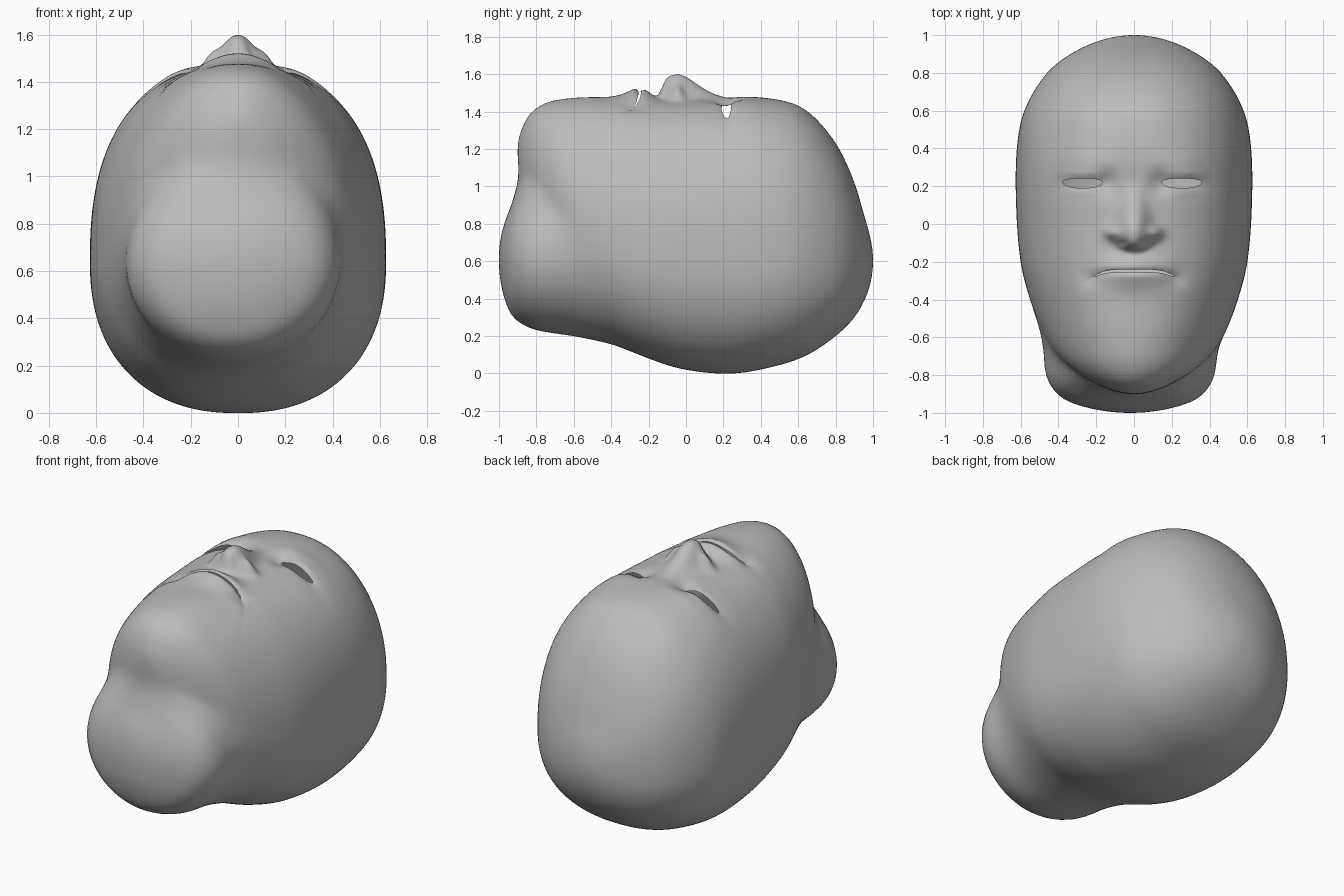
import bpy, bmesh, math
from mathutils import Vector

cube = bpy.data.objects.get("Cube")
if cube:
    bpy.data.objects.remove(cube, do_unlink=True)


def curve(points):
    """Smooth curve through (key, value) points."""
    pts = sorted(points)
    n = len(pts)

    def slope(i):
        a, b = pts[max(i - 1, 0)], pts[min(i + 1, n - 1)]
        return (b[1] - a[1]) / (b[0] - a[0])

    def value(u):
        if u <= pts[0][0]:
            return pts[0][1]
        for i in range(n - 1):
            (u0, v0), (u1, v1) = pts[i], pts[i + 1]
            if u <= u1:
                d = u1 - u0
                t = (u - u0) / d
                return ((2*t**3 - 3*t*t + 1) * v0 + (t**3 - 2*t*t + t) * d * slope(i)
                        + (3*t*t - 2*t**3) * v1 + (t**3 - t*t) * d * slope(i + 1))
        return pts[-1][1]
    return value


class Volume:
    """Rounded body along y: half width, top, bottom, widest height, upper squareness."""
    STEPS = 400

    def __init__(self, start, end, width, top, bottom, middle, square, lower, shift=0):
        self.mid, self.half = (start + end) / 2, (end - start) / 2
        self.lower, self.shift = lower, shift
        curves = [curve([(self.key(y), v) for y, v in c]) for c in (width, top, bottom, middle, square)]
        keys = [(i / self.STEPS - 0.5) * math.pi for i in range(self.STEPS + 1)]
        self.rows = [[c(k) for c in curves] for k in keys]

    def key(self, y):
        return math.asin(max(-1, min(1, (y - self.mid) / self.half)))

    def inside(self, p):
        if abs(p.y - self.mid) >= self.half:
            return False
        f = (self.key(p.y) / math.pi + 0.5) * self.STEPS
        i = min(int(f), self.STEPS - 1)
        f -= i
        w, top, low, mid, square = [a + (b - a) * f for a, b in zip(self.rows[i], self.rows[i + 1])]
        up = p.z > mid
        h = max(top - mid if up else mid - low, 0.001)
        n = square if up else self.lower
        return (abs(p.x - self.shift) / max(w, 0.001)) ** n + (abs(p.z - mid) / h) ** n < 1

    def reach(self, origin, d):
        lo, hi = 0.0, 1.5
        for _ in range(17):
            m = (lo + hi) / 2
            if self.inside(origin + d * m):
                lo = m
            else:
                hi = m
        return lo


# Skull with jaw, and the neck stub
skull = Volume(
    -0.9, 1.0,
    [(-.9, 0), (-.85, .19), (-.8, .28), (-.7, .40), (-.6, .47), (-.4, .55), (-.2, .6), (.1, .624),
     (.4, .62), (.6, .58), (.8, .46), (.9, .335), (1, 0)],
    [(-.9, 1.2), (-.88, 1.3), (-.84, 1.38), (-.78, 1.43), (-.7, 1.46), (-.5, 1.477), (0, 1.465),
     (.35, 1.478), (.55, 1.45), (.65, 1.4), (.75, 1.3), (.83, 1.18), (.9, 1.02), (.96, .82), (1, .6)],
    [(-.9, 1.18), (-.8, .8), (-.6, .32), (-.35, .15), (-.2, .08), (0, .02), (.25, 0), (.5, .045),
     (.65, .1), (.8, .2), (.9, .3), (.97, .43), (1, .6)],
    [(-.9, 1.19), (-.8, 1.05), (-.6, .82), (-.3, .7), (0, .66), (.5, .63), (1, .6)],
    [(-.9, 2), (-.7, 2), (-.5, 2.1), (-.2, 2.3), (.2, 2.4), (.6, 2.2), (1, 2)], 2.3)
neck = Volume(
    -1.0, 0.6,
    [(-1, 0), (-.95, .3), (-.9, .385), (-.8, .445), (-.65, .455), (-.3, .44), (.6, .4)],
    [(-1, .62), (-.95, .86), (-.9, .97), (-.8, 1.06), (-.5, 1.08), (.6, 1.0)],
    [(-1, .6), (-.97, .4), (-.93, .31), (-.85, .25), (-.75, .222), (-.5, .195), (-.2, .2), (.6, .4)],
    [(-1, .61), (-.8, .63), (.6, .65)],
    [(-1, 2), (.6, 2)], 2, -0.02)


def bump(x, y, cx, cy, sx, sy):
    return math.exp(-((x - cx) / sx) ** 2 - ((y - cy) / sy) ** 2)


nose_height = curve([(-.17, 0), (-.15, .012), (-.13, .055), (-.105, .11), (-.05, .133), (0, .12),
                     (.05, .087), (.1, .052), (.15, .024), (.22, 0), (.3, 0)])


def mouth_line(x):
    return -.247 - .035 * (x / .22) ** 4


def relief(x, y):
    """Height of the facial features over the plain head."""
    x = abs(x)
    tip = max(0, min(1, (0.2 - y) / 0.25))
    nose = nose_height(y - 2.6 * min(x, .15) ** 2) * math.exp(-(x / (.046 + .046 * tip)) ** 2.3)
    wing = .04 * bump(x, y, .115, -.045, .04, .036)
    nostril = -.02 * bump(x, y, .055, -.1, .025, .015)
    socket = -.028 * bump(x, y, .14, .22, .06, .07) - .018 * bump(x, y, .28, .2, .13, .06)
    brow = .01 * bump(x, y, .24, .32, .13, .06)
    lid = .01 * bump(x, y, .27, .265, .1, .025) + .008 * bump(x, y, .27, .17, .1, .03)
    d = y - mouth_line(x)
    upper = .036 * bump(x, d, 0, .012, .17, .065)
    lower = .026 * bump(x, d, 0, -.04, .16, .085)
    corner = -.018 * bump(x, y, .22, -.285, .06, .05)
    groove = -.025 * bump(x, d, 0, 0, .22, .014)
    return nose + wing + nostril + socket + brow + lid + upper + lower + corner + groove


# Wrap a grid round the head, finer over the face
bm = bmesh.new()
ROWS, COLS = 130, 224
origin = Vector((0, 0, 0.7))


def surface_point(t, s):
    a = t + .25 * math.sin(2 * t)
    b = s - .5 * math.sin(s)
    d = Vector((math.sin(a) * math.sin(b), math.cos(a), math.sin(a) * math.cos(b)))
    r = skull.reach(origin, d)
    if d.y < 0:
        n, k = neck.reach(origin, d), .12
        r = max(r, n) + max(k - abs(r - n), 0) ** 2 / (4 * k)
    p = origin + d * r
    fade = max(0, min(1, (p.z - 1.1) / .2))
    p.z += fade * relief(p.x, p.y)
    return p


rings = [[bm.verts.new(surface_point(math.pi * i / ROWS, math.tau * j / COLS)) for j in range(COLS)]
         for i in range(1, ROWS)]
crown = bm.verts.new(surface_point(0, 0))
stub = bm.verts.new(surface_point(math.pi, 0))
for j in range(COLS):
    k = (j + 1) % COLS
    bm.faces.new((crown, rings[0][j], rings[0][k]))
    bm.faces.new((stub, rings[-1][k], rings[-1][j]))
    for r0, r1 in zip(rings, rings[1:]):
        bm.faces.new((r0[j], r1[j], r1[k], r0[k]))
bmesh.ops.recalc_face_normals(bm, faces=bm.faces)


def cut_hole(outline):
    """Open the face along a convex outline seen from above."""
    xs, ys = [p[0] for p in outline], [p[1] for p in outline]

    def nearby():
        return [f for f in bm.faces if f.calc_center_median().z > 1.1
                and min(xs) - .02 < f.calc_center_median().x < max(xs) + .02
                and min(ys) - .02 < f.calc_center_median().y < max(ys) + .02]
    edges = list(zip(outline, outline[1:] + outline[:1]))
    for p, q in edges:
        faces = nearby()
        geom = faces + list({e for f in faces for e in f.edges}) + list({v for f in faces for v in f.verts})
        bmesh.ops.bisect_plane(bm, geom=geom, dist=1e-5, plane_co=(p[0], p[1], 0),
                               plane_no=(q[1] - p[1], p[0] - q[0], 0))

    def within(c):
        return all((q[0] - p[0]) * (c.y - p[1]) - (q[1] - p[1]) * (c.x - p[0]) > 0 for p, q in edges)
    inner = [f for f in nearby() if within(f.calc_center_median())]
    bmesh.ops.delete(bm, geom=inner, context='FACES')


# Eye openings: flat upper lid, rounder lower lid
for cx in (-0.272, 0.252):
    ring = [math.tau * i / 14 for i in range(14)]
    cut_hole([(cx + .108 * math.cos(a), .222 + (.02 if math.sin(a) > 0 else .033) * math.sin(a)) for a in ring])

# Mouth slit, in short curved steps
steps = [-.21 + .42 * i / 10 for i in range(11)]
for x0, x1 in zip(steps, steps[1:]):
    h0, h1 = [.003 + .004 * math.sqrt(max(0, 1 - (x / .21) ** 2)) for x in (x0, x1)]
    m0, m1 = mouth_line(x0), mouth_line(x1)
    cut_hole([(x0, m0 - h0), (x1, m1 - h1), (x1, m1 + h1), (x0, m0 + h0)])

mesh = bpy.data.meshes.new("head")
bm.to_mesh(mesh)
bm.free()
head = bpy.data.objects.new("head", mesh)
bpy.context.collection.objects.link(head)

# Plain grey finish
grey = bpy.data.materials.new("grey")
grey.use_nodes = True
color = (0.5, 0.5, 0.5, 1)
grey.diffuse_color = color
grey.node_tree.nodes["Principled BSDF"].inputs["Base Color"].default_value = color
mesh.materials.append(grey)
bpy.context.view_layer.objects.active = head
head.select_set(True)
bpy.ops.object.shade_smooth_by_angle(angle=math.radians(60))
